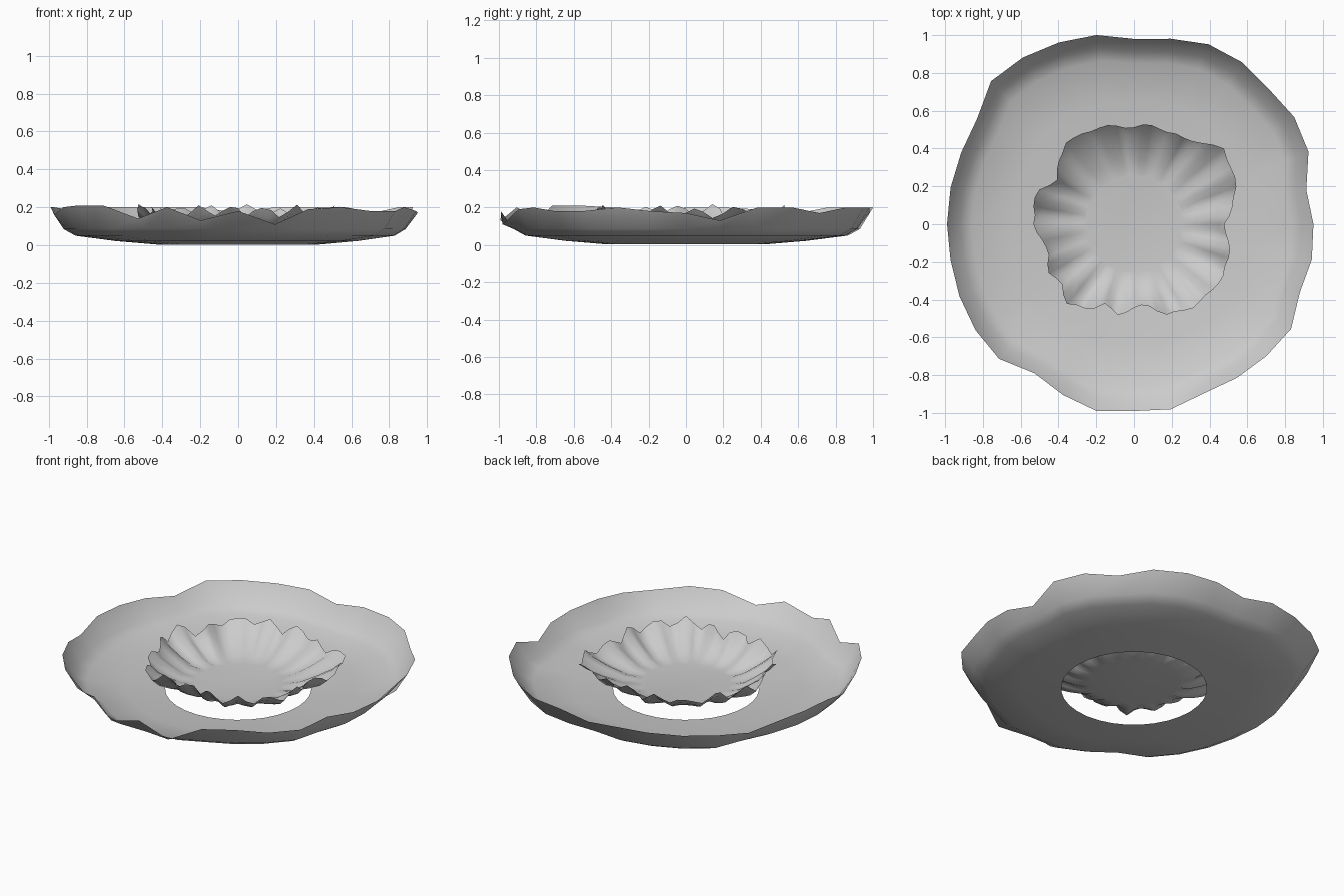
import bpy
import bmesh
import math
import random

random.seed(4)

cube = bpy.data.objects.get("Cube")
if cube:
    bpy.data.objects.remove(cube, do_unlink=True)

grey = bpy.data.materials.new("plain grey")
grey.use_nodes = True
colour = (0.6, 0.6, 0.6, 1)
grey.diffuse_color = colour
grey.node_tree.nodes["Principled BSDF"].inputs["Base Color"].default_value = colour

# Rim shapes in hundredths, evenly spaced anticlockwise from +x
OUTER_RADIUS = [95, 93, 100, 102, 101, 103, 103, 100, 98, 102, 104, 106, 107, 100, 99, 99,
                99, 99, 100, 101, 101, 95, 98, 101, 99, 100, 97, 98, 99, 100, 95, 96]
OUTER_HEIGHT = [17, 13, 20, 20, 17, 20, 20, 20, 17, 20, 20, 20, 20, 16, 19, 20,
                20, 16, 20, 21, 21, 14, 20, 13, 18, 11, 19, 20, 18, 18, 20, 18]
BOWL_RADIUS = [48, 53, 58, 59, 62, 56, 53, 52, 53, 51, 53, 54, 55, 56, 52, 47, 53, 54,
               53, 49, 48, 52, 50, 55, 52, 45, 49, 44, 44, 51, 53, 54, 54, 55, 53, 51]


def sample(values, turn):
    """Read a closed list at a fraction of a full turn."""
    place = turn * len(values)
    low = math.floor(place)
    part = place - low
    first = values[low % len(values)]
    second = values[(low + 1) % len(values)]
    return (first + (second - first) * part) / 100


def sheet(name, rings, steps, closed, sharp_angle):
    """Join rings, each a function of turn giving radius and height."""
    bm = bmesh.new()
    loops = []
    for ring in rings:
        loop = []
        for step in range(steps):
            turn = step / steps
            radius, height = ring(turn)
            angle = turn * math.tau
            loop.append(bm.verts.new((radius * math.cos(angle), radius * math.sin(angle), height)))
        loops.append(loop)
    for inner, outer in zip(loops, loops[1:]):
        for step in range(steps):
            after = (step + 1) % steps
            bm.faces.new((inner[step], outer[step], outer[after], inner[after]))
    if closed:
        bm.faces.new(loops[0])
    mesh = bpy.data.meshes.new(name)
    bm.to_mesh(mesh)
    bm.free()
    mesh.materials.append(grey)
    part = bpy.data.objects.new(name, mesh)
    bpy.context.collection.objects.link(part)
    bpy.ops.object.select_all(action="DESELECT")
    part.select_set(True)
    bpy.context.view_layer.objects.active = part
    bpy.ops.object.shade_smooth_by_angle(angle=math.radians(sharp_angle))
    return part


# Outer ring: shallow open dish with a torn rim
def dish_ring(blend, height):
    def ring(turn):
        rim = sample(OUTER_RADIUS, turn)
        return 0.42 + (rim - 0.42) * blend, height
    return ring


def dish_rim(turn):
    return sample(OUTER_RADIUS, turn), sample(OUTER_HEIGHT, turn)


sheet("outer_dish", [dish_ring(0, 0.003), dish_ring(0.4, 0.022), dish_ring(0.77, 0.05),
                     dish_ring(0.88, 0.085), dish_rim], len(OUTER_RADIUS), False, 60)

# Inner bowl: flat floor with a crumpled wall floating above the hole
STEPS = 2 * len(BOWL_RADIUS)
crumple = [random.uniform(-1, 1) for _ in range(STEPS)]


def bowl_ring(blend, height, ruffle):
    def ring(turn):
        step = round(turn * STEPS)
        fold = math.sin(turn * math.tau * 18) + 0.6 * crumple[step % STEPS]
        rim = sample(BOWL_RADIUS, turn)
        radius = 0.26 + (rim - 0.26) * blend
        return radius + 0.25 * ruffle * fold, height + ruffle * fold
    return ring


sheet("inner_bowl", [bowl_ring(0, 0.045, 0), bowl_ring(0.3, 0.06, 0.008),
                     bowl_ring(0.6, 0.1, 0.018), bowl_ring(0.85, 0.14, 0.025),
                     bowl_ring(1, 0.18, 0.026)], STEPS, True, 70)
